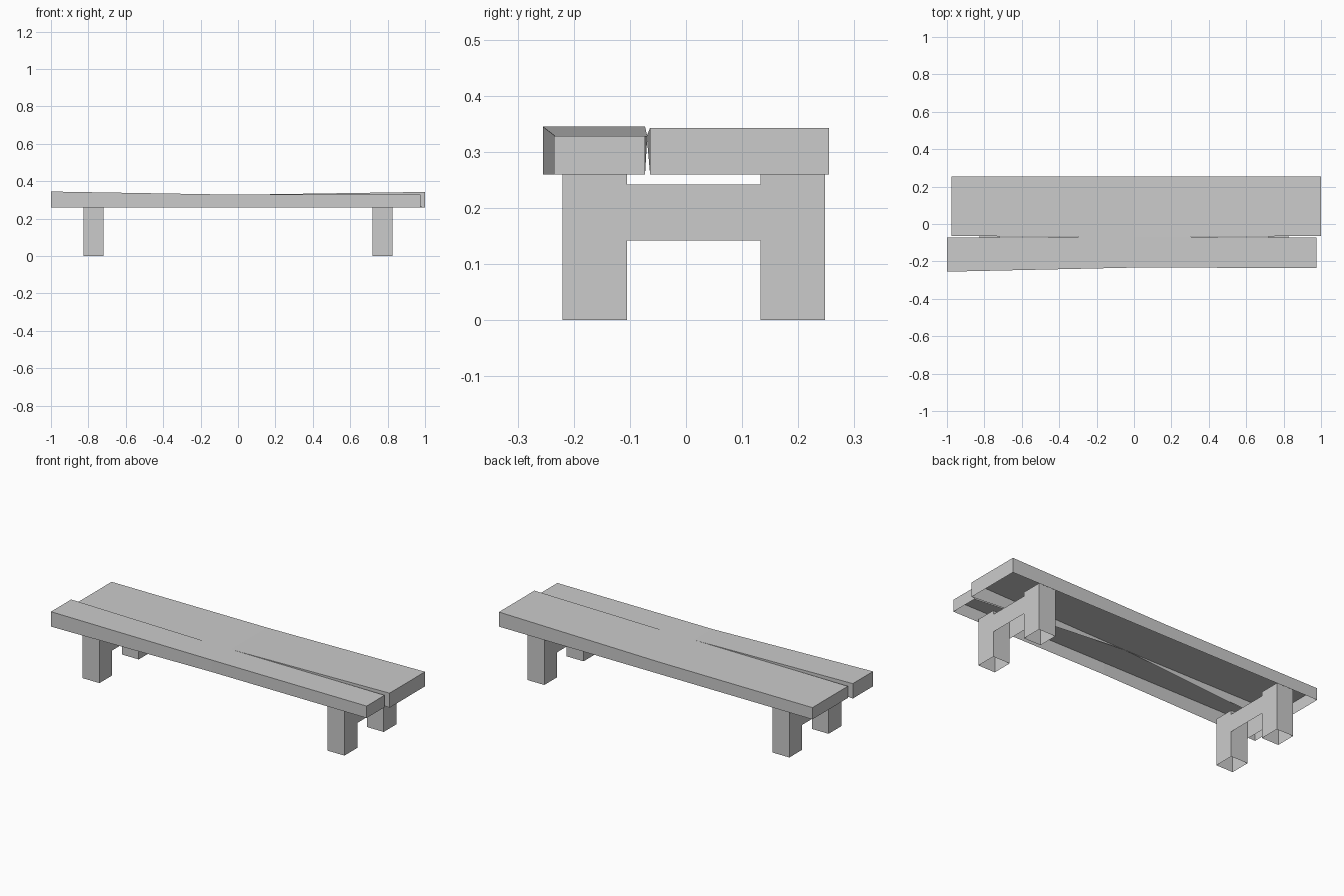
import bpy
import bmesh

cube = bpy.data.objects.get("Cube")
if cube:
    bpy.data.objects.remove(cube, do_unlink=True)

grey = bpy.data.materials.new("plain_grey")
grey.use_nodes = True
colour = (0.6, 0.6, 0.6, 1)
grey.diffuse_color = colour
grey.node_tree.nodes["Principled BSDF"].inputs["Base Color"].default_value = colour


def finish(name, bm):
    bmesh.ops.recalc_face_normals(bm, faces=bm.faces)
    mesh = bpy.data.meshes.new(name)
    bm.to_mesh(mesh)
    bm.free()
    mesh.materials.append(grey)
    obj = bpy.data.objects.new(name, mesh)
    bpy.context.collection.objects.link(obj)


def hollow_box(name, low, high, open_axes):
    """Box whose faces along the given (axis, sign) directions are left open."""
    bm = bmesh.new()
    bmesh.ops.create_cube(bm, size=1)
    for v in bm.verts:
        v.co = [(a + b) / 2 + c * (b - a) for a, b, c in zip(low, high, v.co)]
    bm.normal_update()
    gone = [f for f in bm.faces
            if any(f.normal[axis] * sign > 0.9 for axis, sign in open_axes)]
    bmesh.ops.delete(bm, geom=gone, context="FACES")
    finish(name, bm)


def plank(name, sections, bottom=0.26):
    """Open-bottomed plank through three (x, outer y, inner y, top z) sections."""
    bm = bmesh.new()
    rings = []
    for x, outer, inner, top in sections:
        points = ((outer, bottom), (outer, top), (inner, top), (inner, bottom))
        rings.append([bm.verts.new((x, y, z)) for y, z in points])
    for a, b in zip(rings, rings[1:]):
        for i in (0, 1):
            bm.faces.new((a[i], a[i + 1], b[i + 1], b[i]))
    # ends, and the tapering sides of the slit between the planks
    for end in (rings[0], rings[-1]):
        bm.faces.new(end)
        bm.faces.new((end[2], end[3], rings[1][2]))
    bm.verts.remove(rings[1][3])
    finish(name, bm)


# Seat planks, meeting in the middle and parting slightly at the ends
plank("front_plank", [(-1, -0.255, -0.073, 0.345),
                      (0, -0.233, -0.069, 0.328),
                      (0.975, -0.235, -0.073, 0.328)])
plank("back_plank", [(-0.975, 0.255, -0.064, 0.327),
                     (0, 0.255, -0.07, 0.328),
                     (1, 0.255, -0.064, 0.343)])

# Legs and the rail joining each pair
for side, x in (("right", -0.772), ("left", 0.772)):
    x0, x1 = x - 0.053, x + 0.053
    for place, y0, y1 in (("front", -0.22, -0.105), ("back", 0.133, 0.248)):
        hollow_box(f"{place}_{side}_leg", (x0, y0, 0), (x1, y1, 0.265),
                   [(2, 1), (2, -1)])
    hollow_box(f"{side}_rail", (x0, -0.105, 0.142), (x1, 0.133, 0.242),
               [(1, 1), (1, -1), (2, -1)])
